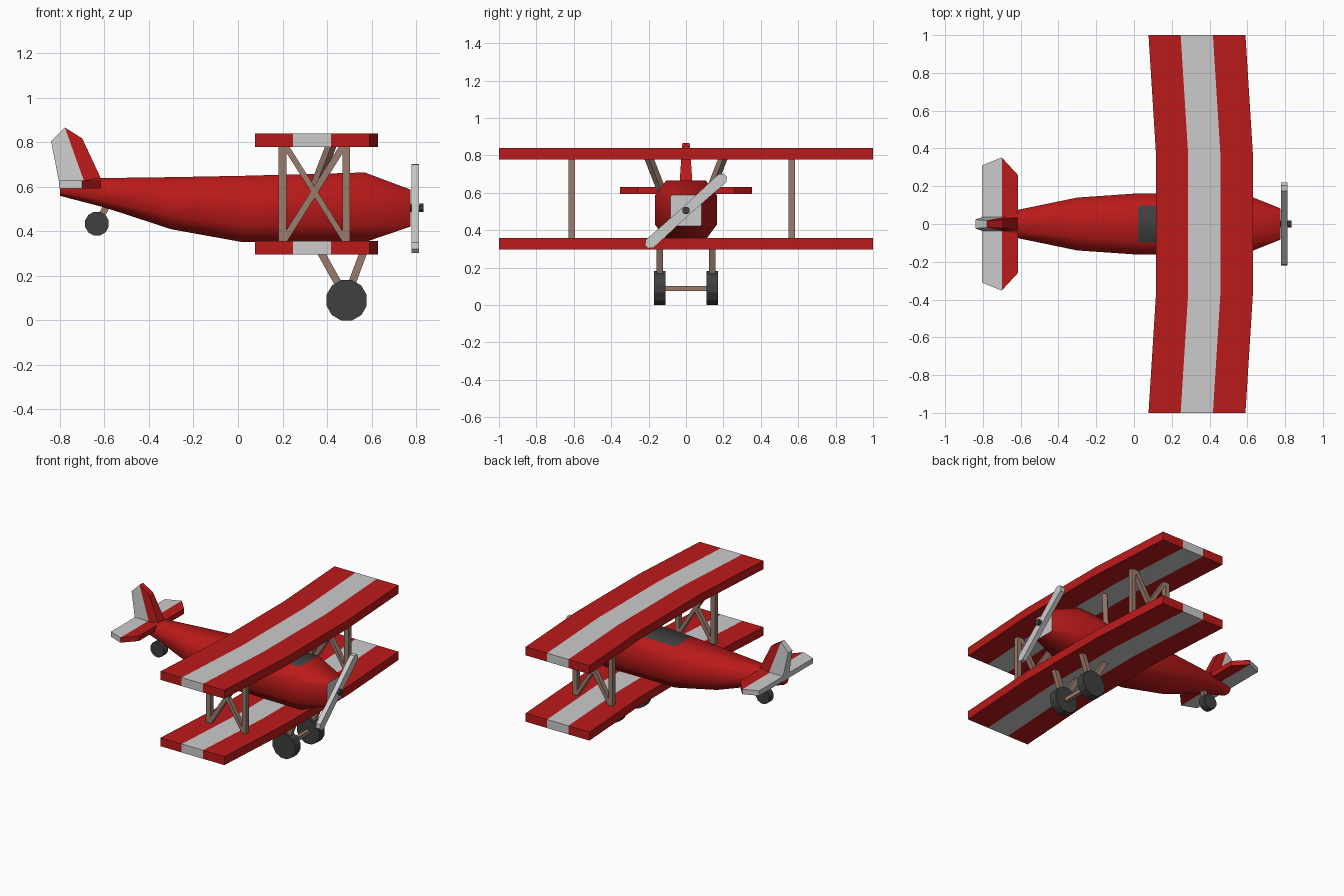
import bpy, bmesh, math
from mathutils import Vector, Matrix

if "Cube" in bpy.data.objects:
    bpy.data.objects.remove(bpy.data.objects["Cube"])


def mat(name, c):
    m = bpy.data.materials.new(name)
    m.diffuse_color = (*c, 1)
    m.use_nodes = True
    m.node_tree.nodes["Principled BSDF"].inputs["Base Color"].default_value = m.diffuse_color
    return m


RED = mat("red", (0.5, 0.01, 0.01))
WHITE = mat("white", (0.8, 0.8, 0.8))
WOOD = mat("wood", (0.32, 0.2, 0.15))
DARK = mat("dark", (0.05, 0.05, 0.05))


def finish(name, bm, mats):
    bmesh.ops.recalc_face_normals(bm, faces=bm.faces)
    me = bpy.data.meshes.new(name)
    bm.to_mesh(me)
    bm.free()
    for m in mats:
        me.materials.append(m)
    ob = bpy.data.objects.new(name, me)
    bpy.context.collection.objects.link(ob)
    return ob


def panel(name, pts, faces, mats, axis, half):
    """Thick plate from a flat face layout; faces = (indices, material); half(p) = half thickness."""
    bm = bmesh.new()
    axis = Vector(axis)
    a = [bm.verts.new(Vector(p) + axis * half(p)) for p in pts]
    b = [bm.verts.new(Vector(p) - axis * half(p)) for p in pts]
    edges = {}
    for ids, mi in faces:
        bm.faces.new([a[i] for i in ids]).material_index = mi
        bm.faces.new([b[i] for i in reversed(ids)]).material_index = mi
        for i, j in zip(ids, ids[1:] + ids[:1]):
            edges.setdefault(frozenset((i, j)), []).append((i, j, mi))
    for e in edges.values():
        if len(e) == 1:
            i, j, mi = e[0]
            bm.faces.new((a[j], a[i], b[i], b[j])).material_index = mi
    return finish(name, bm, mats)


def bar(name, p, q, w=0.034, d=0.034):
    p, q = Vector(p), Vector(q)
    v = q - p
    bm = bmesh.new()
    m = (Matrix.Translation((p + q) / 2) @ v.to_track_quat('Z', 'Y').to_matrix().to_4x4()
         @ Matrix.Diagonal((w, d, v.length, 1)))
    bmesh.ops.create_cube(bm, size=1, matrix=m)
    return finish(name, bm, [WOOD])


def disc(name, c, r, depth, axis, sides):
    bm = bmesh.new()
    rot = Vector(axis).to_track_quat('Z', 'Y').to_matrix().to_4x4()
    m = Matrix.Translation(c) @ rot @ Matrix.Rotation(math.pi / sides, 4, 'Z')
    bmesh.ops.create_cone(bm, cap_ends=True, segments=sides, radius1=r, radius2=r, depth=depth, matrix=m)
    return finish(name, bm, [DARK])


# Fuselage: lofted octagons (x, half width, bottom, top, corner y ratio, corner z ratio)
sections = [(-0.80, 0.035, 0.56, 0.63, 0.6, 0.5), (-0.60, 0.078, 0.508, 0.64, 0.5, 0.5),
            (-0.30, 0.14, 0.41, 0.644, 0.5, 0.5), (0.02, 0.162, 0.352, 0.65, 0.6, 0.5),
            (0.57, 0.165, 0.352, 0.665, 0.65, 0.5), (0.775, 0.083, 0.422, 0.588, 0.9, 0.9)]
bm = bmesh.new()
rings = []
for x, w, zb, zt, ry, rz in sections:
    zc, h = (zb + zt) / 2, (zt - zb) / 2
    oct_ = [(ry, 1), (1, rz), (1, -rz), (ry, -1), (-ry, -1), (-1, -rz), (-1, rz), (-ry, 1)]
    rings.append([bm.verts.new((x, y * w, zc + z * h)) for y, z in oct_])
for k, (r, s) in enumerate(zip(rings, rings[1:])):
    for i in range(8):
        j = (i + 1) % 8
        f = bm.faces.new((r[i], r[j], s[j], s[i]))
        f.smooth = True
        f.material_index = 2 if k == 3 and i == 7 else 0  # dark cockpit on top
bm.faces.new(rings[0])
bm.faces.new(rings[-1]).material_index = 1
body = finish("fuselage", bm, [RED, WHITE, DARK])
bpy.context.view_layer.objects.active = body
body.select_set(True)
bpy.ops.object.shade_smooth_by_angle(angle=math.radians(50))

# Wings: swept tips and a white stripe
for name, z in (("upper_wing", 0.81), ("lower_wing", 0.327)):
    pts = [(x + dx, y, z) for y, dx in ((-1, -0.04), (-0.36, 0), (0.36, 0), (1, -0.04))
           for x in (0.117, 0.287, 0.458, 0.63)]
    faces = [([4 * r + c, 4 * r + c + 1, 4 * r + c + 5, 4 * r + c + 4], int(c == 1))
             for r in range(3) for c in range(3)]
    panel(name, pts, faces, [RED, WHITE], (0, 0, 1), lambda p: 0.031)

# Tailplane with white elevators
tail = [(-0.615, -0.26, 0.612), (-0.7, -0.352, 0.612), (-0.805, -0.31, 0.612),
        (-0.615, 0.26, 0.612), (-0.7, 0.352, 0.612), (-0.805, 0.31, 0.612)]
panel("tailplane", tail, [([0, 1, 4, 3], 0), ([1, 2, 5, 4], 1)], [RED, WHITE], (0, 0, 1), lambda p: 0.018)

# Fin and white rudder, thinner towards the top
fin = [(-0.605, 0, 0.615), (-0.70, 0, 0.818), (-0.778, 0, 0.867),
       (-0.688, 0, 0.615), (-0.84, 0, 0.806), (-0.803, 0, 0.615)]
panel("fin_and_rudder", fin, [([0, 1, 2, 3], 0), ([3, 2, 4, 5], 1)], [RED, WHITE], (0, 1, 0),
      lambda p: 0.037 - 0.07 * (p[2] - 0.615))

# Interplane struts with crossed braces
for side, y in (("right", -0.61), ("left", 0.565)):
    xs = (0.2, 0.487)
    for k, x in zip(("rear", "front"), xs):
        bar(f"{side}_{k}_wing_strut", (x, y, 0.34), (x, y, 0.80))
    bar(f"{side}_brace_a", (xs[0], y, 0.35), (xs[1] - 0.01, y, 0.79), d=0.03)
    bar(f"{side}_brace_b", (xs[1], y, 0.35), (xs[0] + 0.01, y, 0.79), d=0.026)

# Cabane struts, landing gear legs and wheels
for side, s in (("right", -1), ("left", 1)):
    bar(f"{side}_cabane_strut", (0.35, 0.13 * s, 0.61), (0.42, 0.2 * s, 0.79))
    bar(f"{side}_rear_gear_leg", (0.37, 0.14 * s, 0.31), (0.487, 0.14 * s, 0.1), d=0.034)
    bar(f"{side}_front_gear_leg", (0.565, 0.14 * s, 0.31), (0.487, 0.14 * s, 0.1), d=0.034)
    disc(f"{side}_wheel", (0.488, 0.14 * s, 0.0905), 0.0937, 0.06, (0, 1, 0), 12)
bar("axle", (0.488, -0.14, 0.088), (0.488, 0.14, 0.088), 0.028, 0.028)
bar("tail_wheel_strut", (-0.57, 0, 0.55), (-0.634, 0, 0.435), 0.03, 0.03)
disc("tail_wheel", (-0.634, 0, 0.435), 0.055, 0.05, (0, 1, 0), 12)

# Propeller blade, tilted, with clipped tips, and its hub
outline = [(0.285, 0.012), (0.262, 0.03), (0, 0.026), (-0.262, 0.03), (-0.285, 0.012),
           (-0.285, -0.012), (-0.262, -0.03), (0, -0.026), (0.262, -0.03), (0.285, -0.012)]
c, s = math.cos(math.radians(42)), math.sin(math.radians(42))
blade = [(0.796, u * c - v * s, 0.503 + u * s + v * c) for u, v in outline]
panel("propeller", blade, [(list(range(10)), 0)], [WHITE], (1, 0, 0), lambda p: 0.017)
disc("propeller_hub", (0.80, 0, 0.506), 0.021, 0.065, (1, 0, 0), 8)
